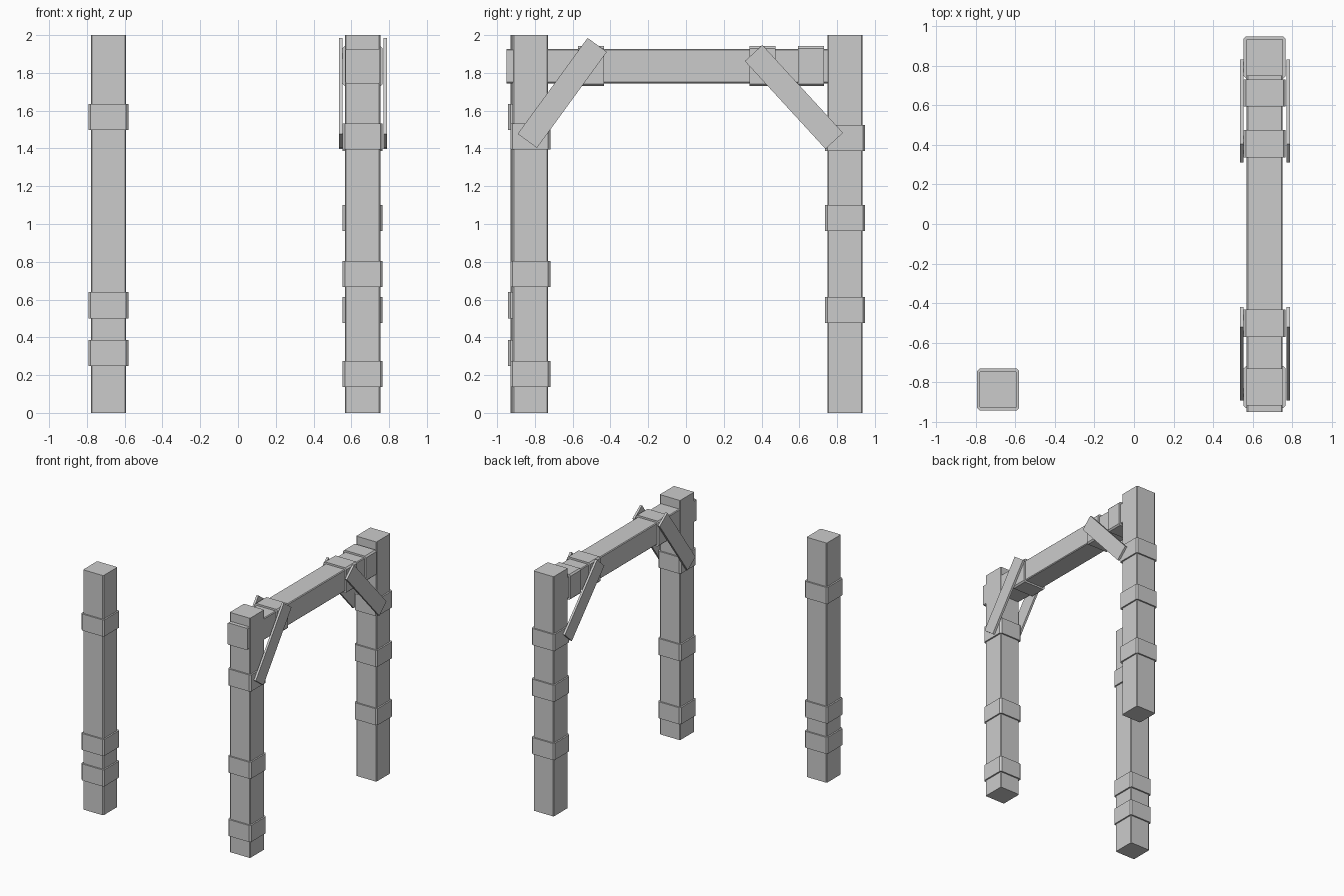
import bpy, bmesh, math
from mathutils import Matrix, Vector

if "Cube" in bpy.data.objects:
    bpy.data.objects.remove(bpy.data.objects["Cube"])


def timber(name, center, size, axis=2, bevel=0.006, tilt=0.0):
    """Box whose four edges along `axis` are chamfered, tilted about x."""
    bm = bmesh.new()
    bmesh.ops.create_cube(bm, size=1.0)
    bmesh.ops.scale(bm, vec=size, verts=bm.verts)
    if bevel:
        long_edges = [e for e in bm.edges
                      if abs((e.verts[0].co - e.verts[1].co)[axis]) > 1e-4]
        bmesh.ops.bevel(bm, geom=long_edges, offset=bevel, segments=1,
                        affect='EDGES')
    bm.transform(Matrix.Translation(Vector(center)) @ Matrix.Rotation(tilt, 4, 'X'))
    mesh = bpy.data.meshes.new(name)
    bm.to_mesh(mesh)
    bm.free()
    obj = bpy.data.objects.new(name, mesh)
    bpy.context.collection.objects.link(obj)
    return obj


POST, BAND, BAND_H = 0.187, 0.212, 0.138
BEAM_X = 0.66

# Upright posts with their wrapped bands (band centre heights)
posts = {
    "lone": ((-0.686, -0.836), (0.316, 0.57, 1.567)),
    "front": ((BEAM_X, -0.824), (0.207, 0.735, 1.463)),
    "back": ((BEAM_X, 0.842), (0.545, 1.032, 1.455)),
}
for label, ((x, y), heights) in posts.items():
    timber(label + "_post", (x, y, 1.0), (POST, POST, 2.0))
    for i, z in enumerate(heights):
        timber(f"{label}_post_band_{i + 1}", (x, y, z), (BAND, BAND, BAND_H),
               bevel=0.012)

# Crossbeam, its front end poking through the front post
timber("crossbeam", (BEAM_X, -0.025, 1.836), (0.182, 1.85, 0.182), axis=1)
for i, y in enumerate((-0.502, 0.406, 0.662)):
    timber(f"crossbeam_band_{i + 1}", (BEAM_X, y, 1.836), (BAND, BAND_H, BAND),
           axis=1, bevel=0.012)

# Diagonal brace planks on both faces of the frame: (y, z) end centres
braces = {
    "front": ((-0.84, 1.44), (-0.47, 1.948)),
    "back": ((0.785, 1.44), (0.358, 1.905)),
}
for label, (low, high) in braces.items():
    dy, dz = high[0] - low[0], high[1] - low[1]
    for side, dx in (("inner", -0.115), ("outer", 0.119)):
        timber(f"{label}_brace_{side}",
               (BEAM_X + dx, (low[0] + high[0]) / 2, (low[1] + high[1]) / 2),
               (0.018, 0.126, math.hypot(dy, dz)), bevel=0,
               tilt=math.atan2(-dy, dz))
